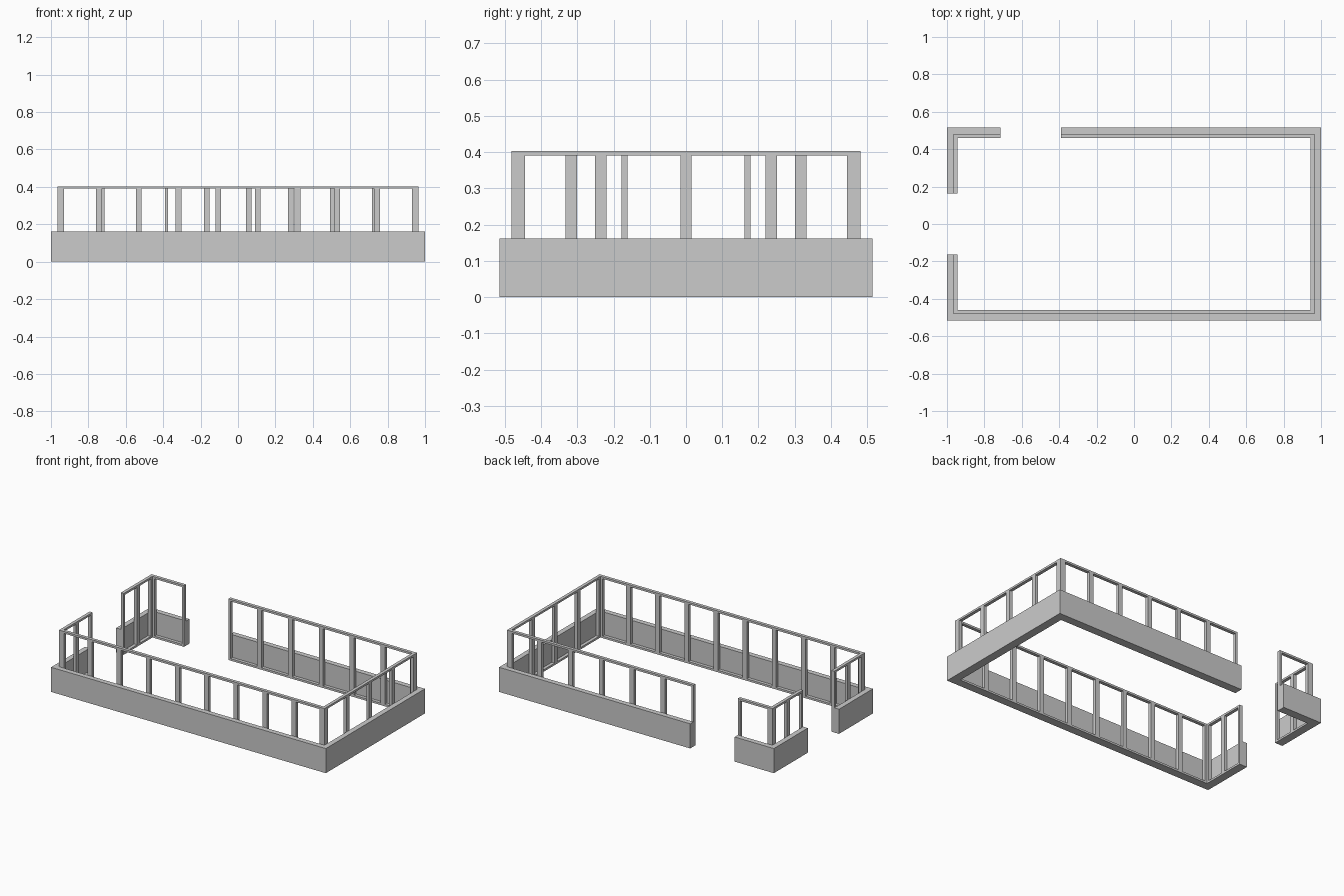
import bpy, bmesh

if "Cube" in bpy.data.objects:
    bpy.data.objects.remove(bpy.data.objects["Cube"])

W, D = 1.0, 0.515            # outer half sizes
BASE_H, TOP, RAIL = 0.162, 0.403, 0.013
F0, F1 = 0.034, 0.055        # frame inset from the outer face
HALF = 0.0155                # half post width


def inset(p, d):
    """Move a point on the outer rectangle inwards by d."""
    x, y = p
    if abs(x) == W:
        x *= (W - d) / W
    if abs(y) == D:
        y *= (D - d) / D
    return x, y


def strip(name, path, d0, d1, z0, z1):
    """Rectangular section swept along the rectangle's outline, mitred at corners."""
    bm = bmesh.new()
    rings = []
    for p in path:
        a, b = inset(p, d0), inset(p, d1)
        rings.append([bm.verts.new((*q, z)) for q, z in
                      ((a, z0), (b, z0), (b, z1), (a, z1))])
    for r, s in zip(rings, rings[1:]):
        for i in range(4):
            j = (i + 1) % 4
            bm.faces.new((r[i], r[j], s[j], s[i]))
    bm.faces.new(rings[0])
    bm.faces.new(rings[-1])
    bmesh.ops.recalc_face_normals(bm, faces=bm.faces)
    me = bpy.data.meshes.new(name)
    bm.to_mesh(me)
    bm.free()
    ob = bpy.data.objects.new(name, me)
    bpy.context.collection.objects.link(ob)
    return ob


def post(name, path):
    strip(name, path, F0, F1, RAIL, TOP - RAIL)


# Openings: side entrance and rear gap
SIDE, GAP_L, GAP_R = 0.162, -0.715, -0.391
sections = {
    "main": [(-W, -SIDE), (-W, -D), (W, -D), (W, D), (GAP_R, D)],
    "corner": [(GAP_L, D), (-W, D), (-W, SIDE)],
}

# Low outer walls with bottom and top rails of the frame
for n, path in sections.items():
    strip(n + "_low_wall", path, 0, F0, 0, BASE_H)
    strip(n + "_bottom_rail", path, F0, F1, 0, RAIL)
    strip(n + "_top_rail", path, F0, F1, TOP - RAIL, TOP)

# L-shaped corner posts
leg = F1 + HALF
for sx in (-1, 1):
    for sy in (-1, 1):
        post("corner_post", [(sx * W, sy * (D - leg)), (sx * W, sy * D),
                             (sx * (W - leg), sy * D)])

# Intermediate posts, evenly spaced between frame centre lines
CX, CY = 0.955, 0.471
for i in range(1, 9):
    x = -CX + 2 * CX * i / 9
    post("front_post", [(x - HALF, -D), (x + HALF, -D)])
for i in range(1, 6):
    x = GAP_R + (CX - GAP_R) * i / 6
    post("back_post", [(x - HALF, D), (x + HALF, D)])
for i in range(1, 4):
    y = -CY + 2 * CY * i / 4
    post("right_post", [(W, y - HALF), (W, y + HALF)])
for s in (-1, 1):
    y = s * (SIDE + CY) / 2
    post("left_post", [(-W, y - HALF), (-W, y + HALF)])
    post("entrance_post", [(-W, s * SIDE), (-W, s * (SIDE + HALF))])

# Narrow posts at the rear gap
post("gap_post", [(GAP_R, D), (GAP_R + HALF, D)])
post("gap_post", [(GAP_L - HALF, D), (GAP_L, D)])
